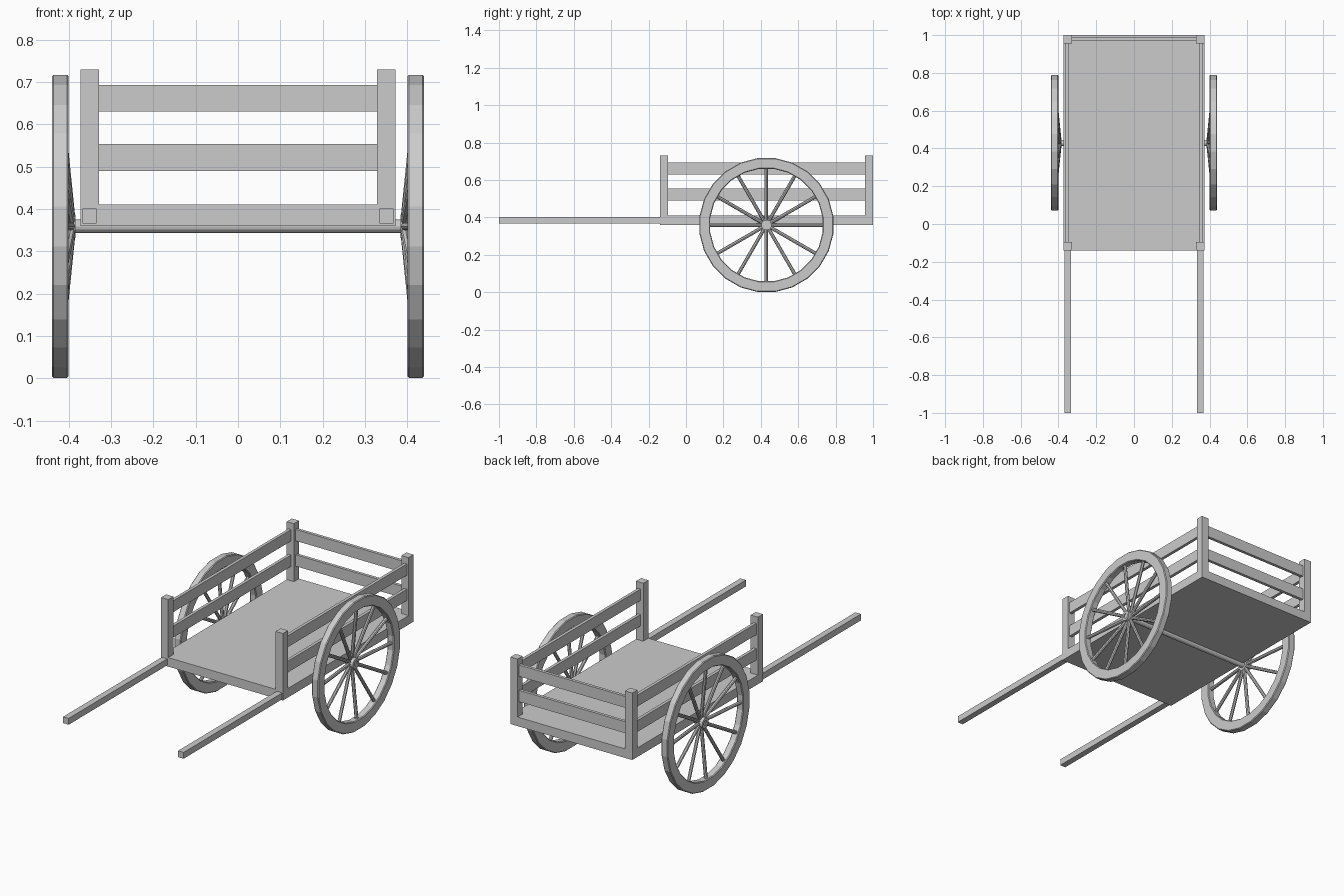
import bpy, bmesh
from math import pi, sin, cos
from mathutils import Vector

if "Cube" in bpy.data.objects:
    bpy.data.objects.remove(bpy.data.objects["Cube"])

GREY = (0.6, 0.6, 0.6, 1)
mat = bpy.data.materials.new("plain grey")
mat.use_nodes = True
mat.diffuse_color = GREY
mat.node_tree.nodes["Principled BSDF"].inputs["Base Color"].default_value = GREY

AXLE_Y, AXLE_Z = 0.43, 0.359


def finish(name, bm):
    bmesh.ops.recalc_face_normals(bm, faces=bm.faces)
    mesh = bpy.data.meshes.new(name)
    bm.to_mesh(mesh)
    bm.free()
    mesh.materials.append(mat)
    obj = bpy.data.objects.new(name, mesh)
    bpy.context.collection.objects.link(obj)
    return obj


def box(name, x, y, z):
    """Box from (min, max) ranges."""
    bm = bmesh.new()
    bmesh.ops.create_cube(bm, size=1)
    for v in bm.verts:
        v.co = [r[0] + (c + 0.5) * (r[1] - r[0]) for c, r in zip(v.co, (x, y, z))]
    return finish(name, bm)


def rod(bm, a, b, r1, r2, sides):
    """Closed tapered rod between two points."""
    a, b = Vector(a), Vector(b)
    made = bmesh.ops.create_cone(bm, cap_ends=True, segments=sides,
                                 radius1=r1, radius2=r2, depth=(b - a).length)
    turn = (b - a).to_track_quat('Z', 'Y')
    for v in made["verts"]:
        v.co = turn @ v.co + (a + b) / 2


def lathe(name, profile, sides):
    """Ring swept round the axle line from a closed (x, radius) profile."""
    bm = bmesh.new()
    rings = []
    for i in range(sides):
        t = 2 * pi * (i + 0.5) / sides
        rings.append([bm.verts.new((x, AXLE_Y + r * sin(t), AXLE_Z + r * cos(t)))
                      for x, r in profile])
    n = len(profile)
    for i in range(sides):
        p, q = rings[i], rings[(i + 1) % sides]
        for j in range(n):
            k = (j + 1) % n
            bm.faces.new((p[j], p[k], q[k], q[j]))
    return finish(name, bm)


# Cart bed
box("bed", (-0.372, 0.372), (-0.14, 1.0), (0.36, 0.41))

# Axle under the bed
bm = bmesh.new()
rod(bm, (-0.415, AXLE_Y, AXLE_Z), (0.415, AXLE_Y, AXLE_Z), 0.016, 0.016, 12)
finish("axle", bm)

RAILS = {"lower": (0.49, 0.553), "upper": (0.63, 0.693)}
for side, s in (("left", 1), ("right", -1)):
    def span(a, b):
        return tuple(sorted((s * a, s * b)))

    # Pulling shaft, corner posts and side rails
    box(side + "_shaft", span(0.334, 0.368), (-1.0, -0.14), (0.366, 0.401))
    box(side + "_front_post", span(0.328, 0.372), (-0.14, -0.096), (0.41, 0.73))
    box(side + "_back_post", span(0.328, 0.372), (0.956, 1.0), (0.41, 0.73))
    for level, z in RAILS.items():
        box(f"{side}_{level}_rail", span(0.345, 0.362), (-0.096, 0.956), z)

    # Wheel rim with softened edges
    lathe(side + "_rim", [(s * x, r) for x, r in (
        (0.404, 0.303), (0.4, 0.307), (0.4, 0.357), (0.404, 0.361),
        (0.436, 0.361), (0.44, 0.357), (0.44, 0.307), (0.436, 0.303))], 24)

    # Hub sleeve round the axle end
    lathe(side + "_hub", [(s * x, r) for x, r in (
        (0.384, 0.014), (0.384, 0.028), (0.42, 0.028), (0.42, 0.014))], 16)

    # Dished spokes
    bm = bmesh.new()
    for i in range(12):
        t = 2 * pi * i / 12
        dy, dz = sin(t), cos(t)
        rod(bm, (s * 0.394, AXLE_Y + 0.02 * dy, AXLE_Z + 0.02 * dz),
            (s * 0.423, AXLE_Y + 0.306 * dy, AXLE_Z + 0.306 * dz), 0.0095, 0.0095, 8)
    finish(side + "_spokes", bm)

# Back rails
for level, z in RAILS.items():
    box(f"back_{level}_rail", (-0.328, 0.328), (0.971, 0.988), z)
